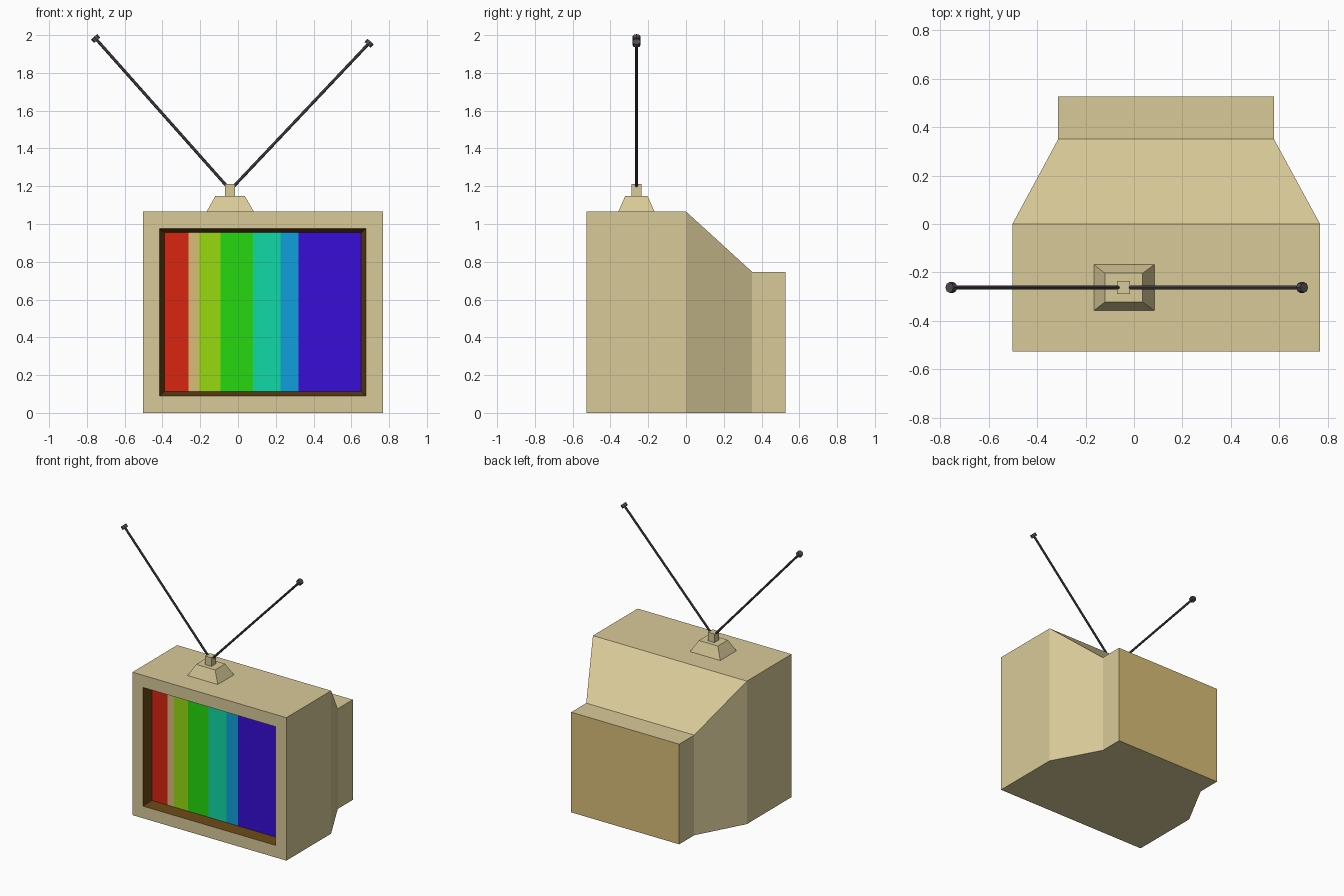
import bpy, bmesh
from mathutils import Vector

if "Cube" in bpy.data.objects:
    bpy.data.objects.remove(bpy.data.objects["Cube"])


def material(name, rgb):
    lin = [(c / 255 / 12.92) if c < 10 else ((c / 255 + 0.055) / 1.055) ** 2.4 for c in rgb]
    m = bpy.data.materials.new(name)
    m.diffuse_color = (*lin, 1)
    m.use_nodes = True
    m.node_tree.nodes["Principled BSDF"].inputs["Base Color"].default_value = m.diffuse_color
    return m


cream = material("cabinet cream", (216, 202, 152))
tan = material("back panel tan", (216, 190, 120))
brown = material("screen surround brown", (98, 65, 18))
grey = material("antenna grey", (84, 77, 84))
red = material("stripe red", (217, 38, 16))
lime = material("stripe lime", (151, 217, 16))
green = material("stripe green", (38, 217, 16))
teal = material("stripe teal", (16, 217, 166))
blue = material("stripe blue", (16, 160, 219))
indigo = material("stripe indigo", (55, 13, 214))


def finish(name, bm, mats, recalc=True):
    if recalc:
        bmesh.ops.recalc_face_normals(bm, faces=bm.faces)
    me = bpy.data.meshes.new(name)
    bm.to_mesh(me)
    bm.free()
    for m in mats:
        me.materials.append(m)
    ob = bpy.data.objects.new(name, me)
    bpy.context.collection.objects.link(ob)
    return ob


def loft(name, rings, mats, bands=None, caps=(0, 0)):
    """Skin a list of four-point rings; caps give start/end material, None = open."""
    bm = bmesh.new()
    vs = [[bm.verts.new(p) for p in r] for r in rings]
    for i in range(len(vs) - 1):
        for k in range(4):
            j = (k + 1) % 4
            f = bm.faces.new((vs[i][k], vs[i][j], vs[i + 1][j], vs[i + 1][k]))
            f.material_index = bands[i] if bands else 0
    for ring, cap in ((vs[0], caps[0]), (vs[-1], caps[1])):
        if cap is not None:
            bm.faces.new(ring).material_index = cap
    return finish(name, bm, mats)


def rect_y(y, x0, x1, z0, z1):
    return [(x0, y, z0), (x1, y, z0), (x1, y, z1), (x0, y, z1)]


def rect_z(z, x0, x1, y0, y1):
    return [(x0, y0, z), (x1, y0, z), (x1, y1, z), (x0, y1, z)]


# Cabinet: recess floor, surround, front frame, box, taper and tube housing
SCREEN_Y = -0.455
loft("cabinet", [
    rect_y(SCREEN_Y, -0.39, 0.652, 0.113, 0.955),
    rect_y(-0.527, -0.415, 0.678, 0.09, 0.975),
    rect_y(-0.527, -0.502, 0.768, 0, 1.066),
    rect_y(0, -0.502, 0.768, 0, 1.066),
    rect_y(0.35, -0.313, 0.578, 0, 0.747),
    rect_y(0.527, -0.313, 0.578, 0, 0.747),
], [cream, brown, tan], bands=[1, 0, 0, 0, 0], caps=(1, 2))

# Screen: colour bars just in front of the recess floor
bars = [red, tan, lime, green, teal, blue, indigo]
edges = [-0.39, -0.262, -0.207, -0.093, 0.079, 0.224, 0.32, 0.652]
bm = bmesh.new()
for i in range(len(bars)):
    pts = rect_y(SCREEN_Y - 0.003, edges[i], edges[i + 1], 0.113, 0.955)
    bm.faces.new([bm.verts.new(p) for p in pts]).material_index = i
finish("screen_bars", bm, bars, recalc=False)

# Antenna foot and post
loft("antenna_foot", [rect_z(1.066, -0.166, 0.084, -0.358, -0.167),
                      rect_z(1.148, -0.12, 0.036, -0.322, -0.203)], [cream])
loft("antenna_post", [rect_z(1.148, -0.07, -0.016, -0.289, -0.235),
                      rect_z(1.212, -0.07, -0.016, -0.289, -0.235)], [cream])


def rod(name, a, b, radius):
    a, b = Vector(a), Vector(b)
    bm = bmesh.new()
    bmesh.ops.create_cone(bm, cap_ends=True, segments=8, radius1=radius,
                          radius2=radius, depth=(b - a).length)
    ob = finish(name, bm, [grey])
    ob.rotation_mode = 'QUATERNION'
    ob.rotation_quaternion = (b - a).to_track_quat('Z', 'Y')
    ob.location = (a + b) / 2


# Antenna rods with end knobs
for side, foot, tip in (("left", (-0.05, -0.262, 1.19), (-0.754, -0.262, 1.982)),
                        ("right", (-0.036, -0.262, 1.185), (0.694, -0.262, 1.957))):
    rod(side + "_antenna_rod", foot, tip, 0.008)
    half = (Vector(tip) - Vector(foot)).normalized() * 0.012
    rod(side + "_antenna_knob", Vector(tip) - half, Vector(tip) + half, 0.022)
